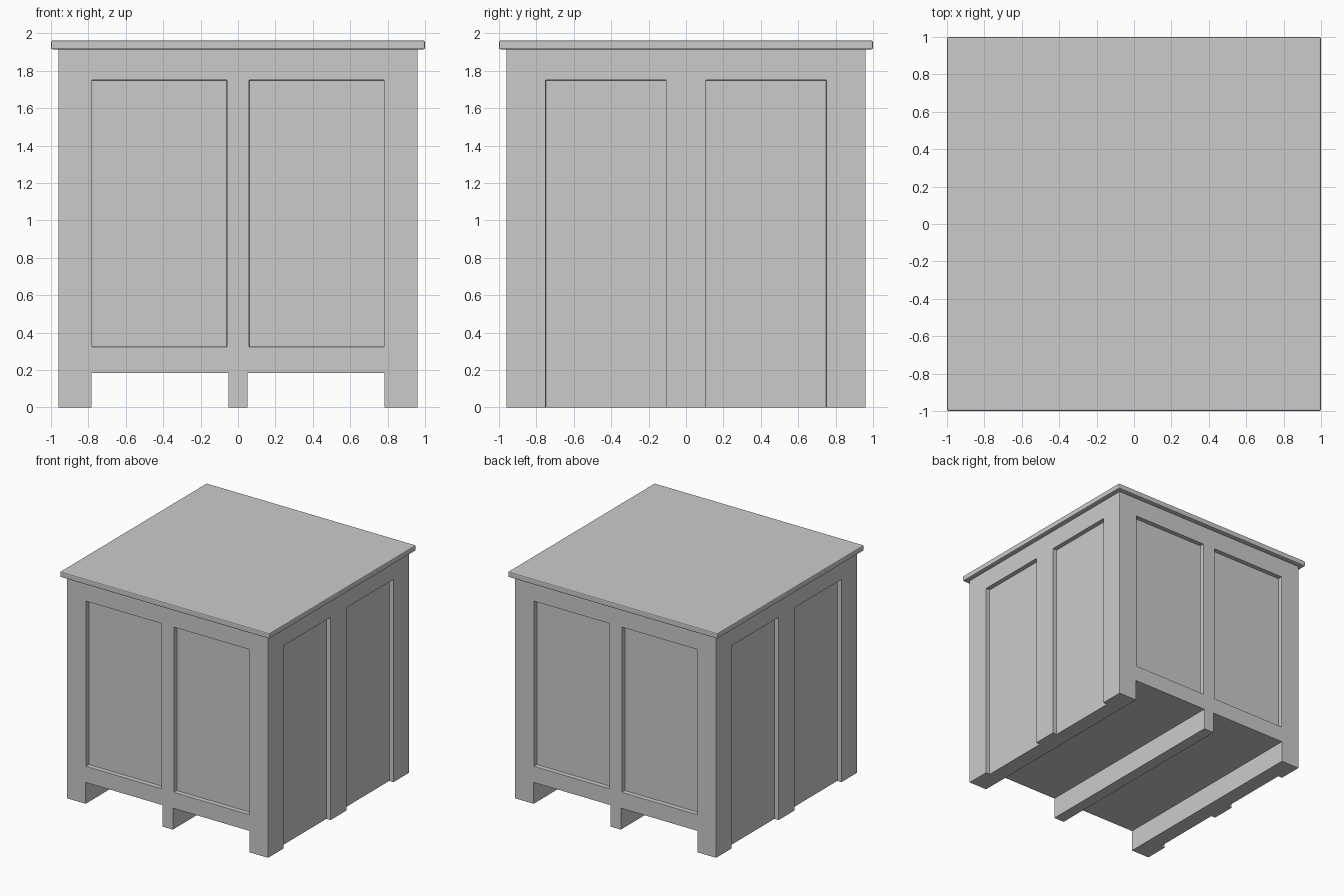
import bpy, bmesh
from mathutils import Matrix, Vector

if "Cube" in bpy.data.objects:
    bpy.data.objects.remove(bpy.data.objects["Cube"])


def boxes_object(name, boxes):
    """One mesh object made of axis-aligned boxes (x0,x1,y0,y1,z0,z1)."""
    bm = bmesh.new()
    for x0, x1, y0, y1, z0, z1 in boxes:
        m = (Matrix.Translation(Vector((x0 + x1, y0 + y1, z0 + z1)) / 2)
             @ Matrix.Diagonal((x1 - x0, y1 - y0, z1 - z0, 1)))
        bmesh.ops.create_cube(bm, size=1, matrix=m)
    me = bpy.data.meshes.new(name)
    bm.to_mesh(me)
    bm.free()
    ob = bpy.data.objects.new(name, me)
    bpy.context.collection.objects.link(ob)
    return ob


def soften(ob, width):
    b = ob.modifiers.new("soft_edges", 'BEVEL')
    b.width = width
    b.segments = 2
    b.limit_method = 'ANGLE'


HALF, TOP, DEPTH = 0.96, 1.915, 0.04
INNER = HALF - DEPTH

# Recesses and skid gaps to carve out of the body
cuts = []
for s in (-1, 1):
    def span(a, b):
        return tuple(sorted((s * a, s * b)))
    for t in (-1, 1):
        def tspan(a, b):
            return tuple(sorted((t * a, t * b)))
        # front and back panels
        cuts.append((*span(0.06, 0.78), *tspan(INNER, 1.1), 0.325, 1.75))
        # side panels, open at the bottom
        cuts.append((*span(INNER, 1.1), *tspan(0.107, 0.75), -0.1, 1.75))
    # gaps between the skids
    cuts.append((*span(0.05, 0.783), -1.2, 1.2, -0.1, 0.185))

cutter = boxes_object("recess_cutter", cuts)
cutter.hide_render = True
cutter.hide_set(True)

# Crate body with skids
body = boxes_object("crate_body", [(-HALF, HALF, -HALF, HALF, 0, TOP)])
cut = body.modifiers.new("recesses", 'BOOLEAN')
cut.operation = 'DIFFERENCE'
cut.solver = 'EXACT'
cut.object = cutter
soften(body, 0.006)

# Overhanging lid
lid = boxes_object("lid", [(-1, 1, -1, 1, TOP, 1.962)])
soften(lid, 0.008)
